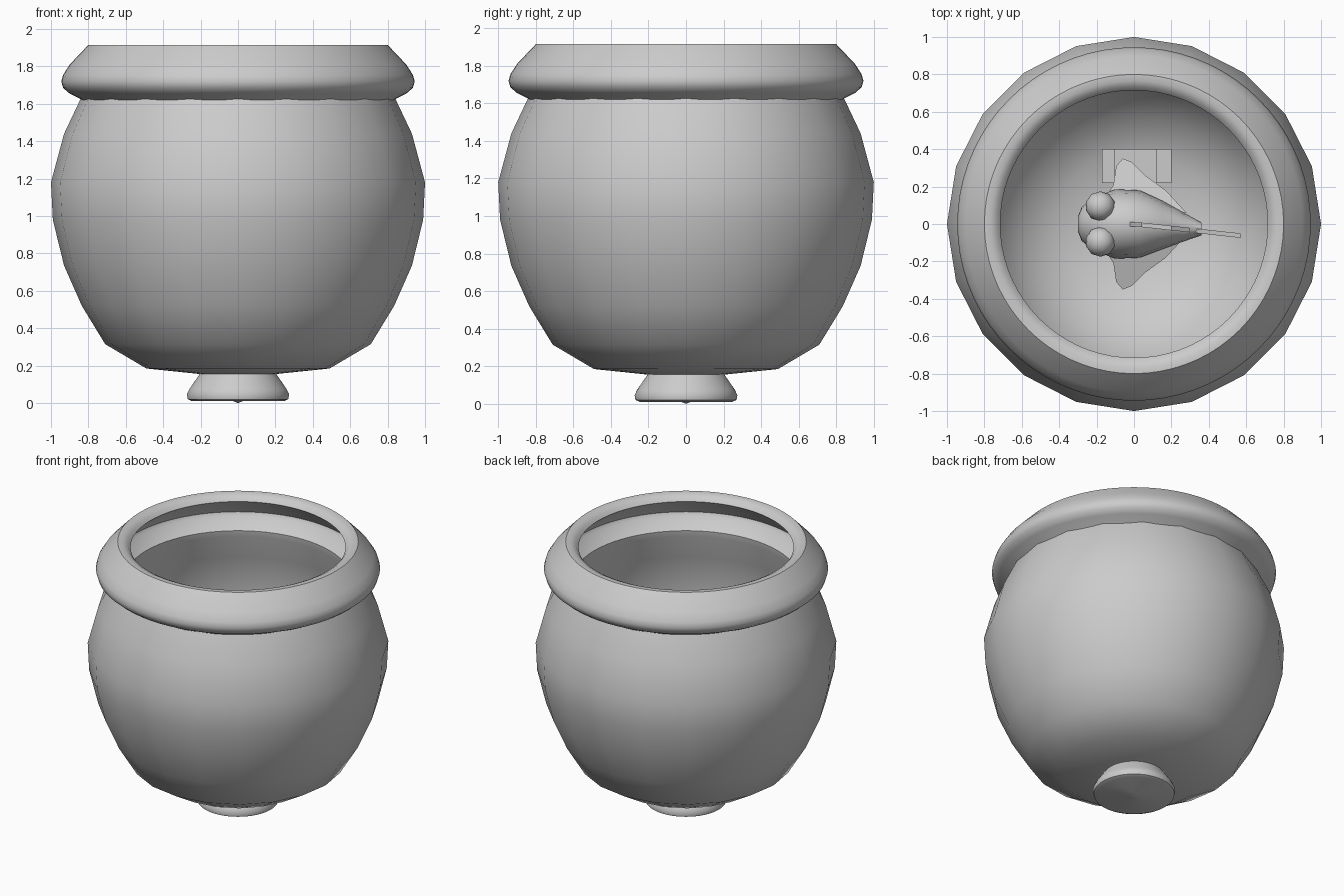
import bpy, bmesh, math

if "Cube" in bpy.data.objects:
    bpy.data.objects.remove(bpy.data.objects["Cube"])


def make(name, bm, angle=40):
    bmesh.ops.recalc_face_normals(bm, faces=bm.faces[:])
    me = bpy.data.meshes.new(name)
    bm.to_mesh(me)
    bm.free()
    ob = bpy.data.objects.new(name, me)
    bpy.context.collection.objects.link(ob)
    bpy.ops.object.select_all(action='DESELECT')
    ob.select_set(True)
    bpy.context.view_layer.objects.active = ob
    if angle:
        bpy.ops.object.shade_smooth_by_angle(angle=math.radians(angle))
    return ob


def lathe(name, profile, n, angle=40):
    bm = bmesh.new()
    rings = []
    for r, z in profile:
        if r == 0:
            rings.append([bm.verts.new((0, 0, z))] * n)
        else:
            rings.append([bm.verts.new((r * math.cos(2 * math.pi * i / n),
                                        r * math.sin(2 * math.pi * i / n), z)) for i in range(n)])
    for a, b in zip(rings, rings[1:]):
        for i in range(n):
            j = (i + 1) % n
            f = [a[i], a[j], b[j], b[i]]
            bm.faces.new(list(dict.fromkeys(f)))
    return make(name, bm, angle)


def plate(name, outline, thick, place):
    # flat fin: outline (u, v) turned into 3D by place(u, v, side)
    bm = bmesh.new()
    a = [bm.verts.new(place(u, v, thick)) for u, v in outline]
    b = [bm.verts.new(place(u, v, -thick)) for u, v in outline]
    bm.faces.new(a)
    bm.faces.new(b[::-1])
    n = len(a)
    for i in range(n):
        bm.faces.new((a[i], b[i], b[(i + 1) % n], a[(i + 1) % n]))
    bmesh.ops.triangulate(bm, faces=[f for f in bm.faces if len(f.verts) > 4])
    return make(name, bm, 30)


def box(name, x0, x1, y0, y1, z0, z1):
    bm = bmesh.new()
    bmesh.ops.create_cube(bm, size=1)
    for v in bm.verts:
        v.co = ((x0 + x1) / 2 + v.co.x * (x1 - x0), (y0 + y1) / 2 + v.co.y * (y1 - y0),
                (z0 + z1) / 2 + v.co.z * (z1 - z0))
    return make(name, bm, 0)


# faceted outer shell, 20 sides
lathe("outer_shell", [(0.2, 0.155), (0.49, 0.185), (0.71, 0.315), (0.835, 0.52), (0.93, 0.735),
                      (0.99, 0.98), (1.0, 1.18), (0.93, 1.44), (0.84, 1.63)], 20)

# smooth glass bowl: foot, wall, rim, then the inside surface back to the floor
outside = [(0, 0.0), (0.03, 0.012), (0.245, 0.01), (0.268, 0.02), (0.274, 0.045), (0.26, 0.075),
           (0.205, 0.155), (0.46, 0.22), (0.65, 0.33), (0.79, 0.52), (0.89, 0.76),
           (0.944, 1.0), (0.946, 1.18), (0.9, 1.42), (0.825, 1.61), (0.84, 1.625),
           (0.9, 1.655), (0.935, 1.685), (0.945, 1.72), (0.935, 1.755), (0.9, 1.81), (0.8, 1.915)]
inside = [(0.765, 1.915), (0.735, 1.9), (0.715, 1.875), (0.81, 1.79), (0.855, 1.735), (0.845, 1.71),
          (0.75, 1.645), (0.755, 1.6), (0.82, 1.42), (0.865, 1.18), (0.86, 1.0),
          (0.815, 0.79), (0.72, 0.58), (0.58, 0.4), (0.4, 0.3), (0.2, 0.255), (0, 0.245)]
lathe("glass_bowl", outside + inside, 72)

# fish body, facing -x: (x, half width, half height, centre z)
Z = 0.95
sections = [(-0.3, 0.04, 0.05, 0), (-0.28, 0.09, 0.1, 0), (-0.22, 0.14, 0.16, 0), (-0.1, 0.185, 0.22, 0),
            (0.03, 0.18, 0.22, 0), (0.15, 0.13, 0.17, 0), (0.27, 0.075, 0.1, 0.01),
            (0.36, 0.035, 0.065, 0.02)]
bm = bmesh.new()
N = 14
rings = [[bm.verts.new((x, w * math.cos(2 * math.pi * i / N) - max(0, x - 0.1) * 0.1,
                        Z + c + h * math.sin(2 * math.pi * i / N))) for i in range(N)]
         for x, w, h, c in sections]
for a, b in zip(rings, rings[1:]):
    for i in range(N):
        bm.faces.new((a[i], a[(i + 1) % N], b[(i + 1) % N], b[i]))
bm.faces.new(rings[0])
bm.faces.new(rings[-1])
make("fish_body", bm, 40)

# eyes and side fins, mirrored
for s, side in ((1, "left"), (-1, "right")):
    bm = bmesh.new()
    bmesh.ops.create_icosphere(bm, subdivisions=2, radius=0.08)
    bmesh.ops.translate(bm, verts=bm.verts[:], vec=(-0.18, 0.095 * s, Z + 0.16))
    make(side + "_eye", bm, 40)
    plate(side + "_side_fin",
          [(-0.18, 0.1), (-0.11, 0.21), (-0.095, 0.31), (-0.06, 0.35), (-0.01, 0.33),
           (0.06, 0.26), (0.17, 0.18), (0.28, 0.06)], 0.02,
          lambda u, v, t: (u, v * s, Z - 0.02 - 0.3 * (v - 0.1) + t))

# upright fins
upright = lambda u, v, t: (u, t - 0.06 * max(0, u) / 0.55, Z + v)
plate("tail_fin", [(0.3, 0.06), (0.42, 0.16), (0.57, 0.24), (0.54, 0.1), (0.5, 0.02),
                   (0.54, -0.08), (0.56, -0.18), (0.42, -0.12), (0.3, -0.05)], 0.012, upright)
plate("back_fin", [(-0.04, 0.19), (0.04, 0.3), (0.2, 0.32), (0.3, 0.25), (0.25, 0.1), (0.05, 0.17)],
      0.012, upright)

# floor ornament: two towers joined by a wall with a gateway
box("ornament_left_tower", -0.17, -0.105, 0.22, 0.4, 0.27, 0.72)
box("ornament_right_tower", 0.12, 0.2, 0.22, 0.4, 0.27, 0.72)
box("ornament_lintel", -0.105, 0.12, 0.22, 0.4, 0.58, 0.68)
